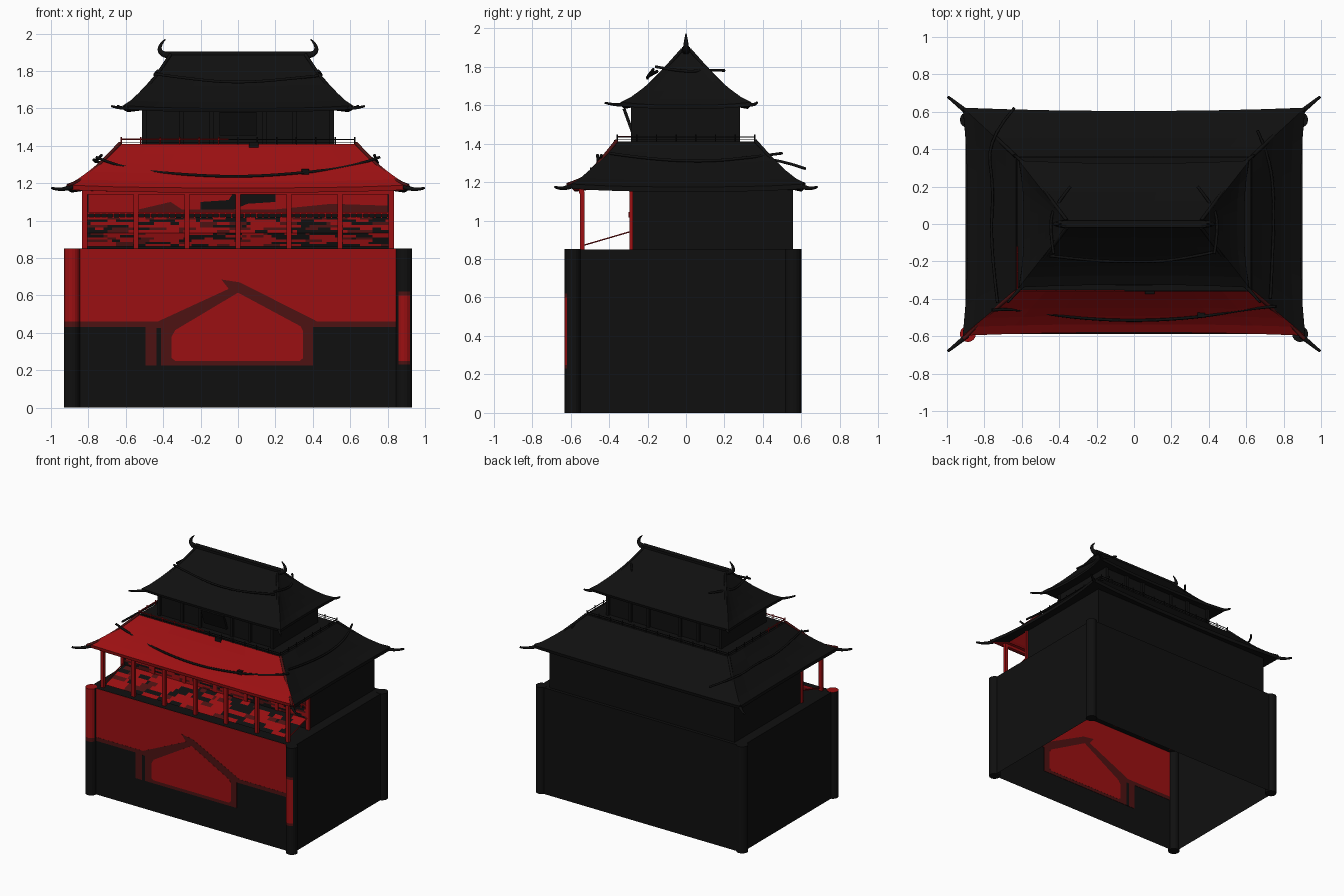
import bpy, bmesh, math, random
from mathutils import Vector

random.seed(4)
cube = bpy.data.objects.get("Cube")
if cube:
    bpy.data.objects.remove(cube, do_unlink=True)


def material(name, rgb):
    m = bpy.data.materials.new(name)
    m.use_nodes = True
    m.diffuse_color = (*rgb, 1)
    m.node_tree.nodes["Principled BSDF"].inputs["Base Color"].default_value = (*rgb, 1)
    return m


BLACK, RED, DARK = range(3)
MATS = [material("black", (0.005, 0.005, 0.005)),
        material("red", (0.33, 0.005, 0.006)),
        material("dark_red", (0.075, 0.006, 0.006))]


def finish(name, bm, color=None, recalc=True):
    if recalc:
        bmesh.ops.recalc_face_normals(bm, faces=bm.faces)
    mesh = bpy.data.meshes.new(name)
    bm.to_mesh(mesh)
    bm.free()
    for m in MATS:
        mesh.materials.append(m)
    if color is not None:
        for p in mesh.polygons:
            p.material_index = color
    ob = bpy.data.objects.new(name, mesh)
    bpy.context.collection.objects.link(ob)
    return ob


def box(name, lo, hi, color=BLACK, open_bottom=False):
    bm = bmesh.new()
    bmesh.ops.create_cube(bm, size=1)
    for v in bm.verts:
        v.co = [lo[i] + (v.co[i] + 0.5) * (hi[i] - lo[i]) for i in range(3)]
    if open_bottom:
        low = [f for f in bm.faces if f.normal.z < -0.5]
        bmesh.ops.delete(bm, geom=low, context="FACES_ONLY")
    return finish(name, bm, color)


def plate(name, outline, y, depth, color):
    """Flat panel in the xz plane, centred on y."""
    bm = bmesh.new()
    f = bm.faces.new([bm.verts.new((x, y - depth / 2, z)) for x, z in outline])
    ext = bmesh.ops.extrude_face_region(bm, geom=[f])["geom"]
    for v in ext:
        if isinstance(v, bmesh.types.BMVert):
            v.co.y += depth
    return finish(name, bm, color)


def tube(name, points, radius, color=BLACK, tip=1.0):
    cu = bpy.data.curves.new(name, "CURVE")
    cu.dimensions = "3D"
    cu.bevel_depth = radius
    cu.bevel_resolution = 1
    cu.resolution_u = 4
    cu.use_fill_caps = True
    sp = cu.splines.new("NURBS")
    sp.points.add(len(points) - 1)
    for i, p in enumerate(points):
        sp.points[i].co = (*p, 1)
        sp.points[i].radius = 1 + (tip - 1) * i / (len(points) - 1)
    sp.order_u = 3
    sp.use_endpoint_u = True
    cu.materials.append(MATS[color])
    ob = bpy.data.objects.new(name, cu)
    bpy.context.collection.objects.link(ob)
    return ob


def roof(name, rings, lift, flare, front):
    """Hipped shell from rectangles (half_x, y_front, y_back, z); eaves turn up at corners."""
    n = 8
    bm = bmesh.new()
    loops = []
    for hx, yf, yb, z, k in rings:
        corners = [(-hx, yf), (hx, yf), (hx, yb), (-hx, yb)]
        loop = []
        for s in range(4):
            a, b = Vector(corners[s]), Vector(corners[(s + 1) % 4])
            for i in range(n):
                t = i / n
                e = abs(2 * t - 1) ** 3 * k
                p = a.lerp(b, t)
                mid = Vector((0, (yf + yb) / 2))
                p += (p - mid).normalized() * flare * e
                loop.append(bm.verts.new((p.x, p.y, z + lift * e)))
        loops.append(loop)
    for lo, hi in zip(loops, loops[1:]):
        for i in range(4 * n):
            j = (i + 1) % (4 * n)
            f = bm.faces.new((lo[i], lo[j], hi[j], hi[i]))
            f.material_index = front if i < n else BLACK
    bm.faces.new(loops[-1])
    return finish(name, bm)


# Base: hollow block with open underside
box("base_walls", (-0.9, -0.585, 0), (0.9, 0.58, 0.85), open_bottom=True)

# Painted front of the base
FY = -0.585
plate("front_field", [(-0.86, 0.45), (0.86, 0.45), (0.86, 0.848), (-0.86, 0.848)], FY, 0.003, RED)
plate("front_border", [(-0.495, 0.225), (0.4, 0.225), (0.4, 0.43), (0.85, 0.43), (0.85, 0.46),
                       (0.425, 0.46), (0.01, 0.67), (-0.088, 0.685), (-0.05, 0.635),
                       (-0.43, 0.46), (-0.86, 0.46), (-0.86, 0.43), (-0.495, 0.43)], FY, 0.005, DARK)
plate("gable_field", [(-0.335, 0.25), (0.33, 0.25), (0.348, 0.265), (0.348, 0.41), (0.335, 0.435),
                      (0, 0.615), (-0.335, 0.415), (-0.355, 0.38), (-0.355, 0.265)], FY, 0.007, RED)
plate("front_slot", [(-0.437, 0.225), (-0.412, 0.225), (-0.412, 0.425), (-0.437, 0.425)], FY, 0.007, BLACK)


# Corner pillars, painted on the front by height and direction
def right_paint(c, n):
    if n.y < -0.3 and c.z > 0.43:
        return DARK if c.z < 0.46 else RED
    return RED if n.z > 0.5 else BLACK


def left_paint(c, n):
    if n.y < -0.75 and 0.23 < c.z < 0.62:
        return RED if 0.25 < c.z < 0.6 else DARK
    return BLACK


def pillar(name, x, y, paint):
    bm = bmesh.new()
    bmesh.ops.create_cone(bm, cap_ends=True, segments=16, radius1=0.043, radius2=0.043, depth=0.852)
    bmesh.ops.translate(bm, verts=bm.verts, vec=(x, y, 0.426))
    for z in (0.23, 0.25, 0.43, 0.46, 0.6, 0.62):
        bmesh.ops.bisect_plane(bm, geom=bm.verts[:] + bm.edges[:] + bm.faces[:],
                               plane_co=(0, 0, z), plane_no=(0, 0, 1))
    bm.normal_update()
    for f in bm.faces:
        f.material_index = paint(f.calc_center_median(), f.normal)
    finish(name, bm)


pillar("front_right_pillar", -0.888, -0.588, right_paint)
pillar("front_left_pillar", 0.888, -0.588, left_paint)
for side, x in (("right", -0.888), ("left", 0.888)):
    pillar("back_" + side + "_pillar", x, 0.557, lambda c, n: BLACK)

# Main hall with open front gallery
box("hall", (-0.82, -0.28, 0.85), (0.82, 0.555, 1.17))
box("gallery_beam", (-0.835, -0.555, 1.14), (0.835, -0.53, 1.165), RED)
for i in range(7):
    x = (i - 3) * 0.273
    box("gallery_post", (x - 0.014, -0.552, 0.85), (x + 0.014, -0.528, 1.15), RED)
    box("wall_post", (x - 0.014, -0.295, 0.85), (x + 0.014, -0.275, 1.16), RED)
WY = -0.282
plate("upper_wall_panel", [(-0.8, 1.04), (0.8, 1.04), (0.8, 1.14), (-0.8, 1.14)], WY, 0.004, RED)
plate("wall_shade", [(-0.53, 1.04), (0.8, 1.04), (0.8, 1.08), (0.5, 1.09), (0.2, 1.06), (-0.3, 1.06),
                     (-0.36, 1.1), (-0.53, 1.06)], WY, 0.006, DARK)
plate("wall_opening", [(-0.2, 1.06), (-0.02, 1.06), (0.05, 1.09), (0.2, 1.1), (0.2, 1.14), (-0.03, 1.14),
                       (-0.05, 1.11), (-0.2, 1.1)], WY, 0.008, BLACK)

# Patterned sloping deck and lattice wall, one sheet of plank cells
bm = bmesh.new()
profile = [Vector((-0.52, 0.862)).lerp(Vector((-0.29, 0.935)), i / 6) for i in range(7)]
profile += [Vector((-0.29, 0.935 + 0.085 * i / 6)) for i in range(1, 7)]
cols = 72
grid = [[bm.verts.new((-0.81 + 1.62 * c / cols, p.x, p.y)) for c in range(cols + 1)] for p in profile]
for r in range(len(grid) - 1):
    run, shade = 0, RED
    for c in range(cols):
        if run == 0:
            run = random.randint(1, 5)
            shade = random.choices((RED, DARK, BLACK), (5, 2, 3))[0]
        run -= 1
        f = bm.faces.new((grid[r][c], grid[r][c + 1], grid[r + 1][c + 1], grid[r + 1][c]))
        f.material_index = shade
finish("deck_and_lattice", bm)
box("lattice_rail", (-0.81, -0.3, 1.035), (0.81, -0.288, 1.045), RED)
for i in range(49):
    x = -0.8 + i / 30
    if x < 0.81:
        box("lattice_bar", (x - 0.003, -0.298, 1.015), (x + 0.003, -0.29, 1.04), RED)
for s in (-1, 1):
    tube("side_rail", [(s * 0.815, -0.53, 0.872), (s * 0.815, -0.28, 0.945)], 0.004, RED)

# Lower roof: front slope red
low = [(0.82, -0.5, 0.555, 1.16, 0), (0.89, -0.575, 0.6, 1.15, 1), (0.89, -0.58, 0.605, 1.175, 1)]
for i in range(1, 6):
    s = i / 5
    low.append((0.89 - 0.26 * s, -0.58 + 0.22 * s, 0.605 - 0.245 * s, 1.175 + 0.235 * s ** 1.2, 1 - s))
roof("lower_roof", low, 0.015, 0.03, RED)

# Upper storey
box("upper_hall", (-0.51, -0.27, 1.4), (0.51, 0.265, 1.62))
for x in (-0.5, -0.3, -0.14, 0.14, 0.3, 0.5):
    for y in (-0.275, 0.27):
        box("upper_post", (x - 0.012, y - 0.012, 1.4), (x + 0.012, y + 0.012, 1.6))
sign = box("hanging_plaque", (-0.1, -0.008, -0.065), (0.1, 0.008, 0.065))
sign.location = (0, -0.3, 1.52)
sign.rotation_euler.x = math.radians(20)
box("plaque_tassel", (0.06, -0.375, 1.38), (0.11, -0.36, 1.42))

up = [(0.51, -0.27, 0.265, 1.59, 0), (0.59, -0.32, 0.32, 1.58, 1), (0.59, -0.325, 0.325, 1.6, 1)]
for i in range(1, 7):
    s = i / 6
    up.append((0.59 - 0.23 * s, -0.325 + 0.305 * s, 0.325 - 0.305 * s, 1.6 + 0.285 * s ** 1.25, 1 - s))
roof("upper_roof", up, 0.015, 0.03, BLACK)
box("roof_ridge", (-0.385, -0.02, 1.87), (0.385, 0.02, 1.903))

# Ridge horns, hip ridges and eave tips
for s in (-1, 1):
    tube("ridge_horn", [(s * 0.36, 0, 1.885), (s * 0.41, 0, 1.885), (s * 0.425, 0, 1.935),
                        (s * 0.388, 0, 1.97)], 0.024, BLACK, 0.15)
    for back in (False, True):
        y = (lambda r: r[2]) if back else (lambda r: r[1])
        d = 1 if back else -1
        pts = [(s * r[0], y(r), r[3] + 0.004) for r in reversed(low[2:])]
        pts[-1] = (s * 0.91, d * 0.615, 1.187)
        tube("lower_hip", pts, 0.01, BLACK if back else DARK)
        tube("lower_eave_tip", [(s * 0.89, d * 0.595, 1.18), (s * 0.95, d * 0.645, 1.158),
                                (s * 0.995, d * 0.68, 1.175)], 0.014, BLACK, 0.5)
        tube("upper_hip", [(s * r[0], y(r), r[3] + 0.003) for r in reversed(up[2:])], 0.009)
        tip = (s * 0.645, 0.37, 1.615) if back else (s * 0.675, -0.42, 1.612)
        tube("upper_eave_tip", [(s * 0.585, d * 0.32, 1.605), (s * 0.625, d * 0.36, 1.597), tip],
             0.012, BLACK, 0.5)

# Balcony railing around the upper storey
HX, HY, RZ = 0.625, 0.358, 1.442
ring = [(-HX, -HY), (HX, -HY), (HX, HY), (-HX, HY)]
for k in range(4):
    (x0, y0), (x1, y1) = ring[k], ring[(k + 1) % 4]
    tube("balcony_rail", [(x0, y0, RZ - 0.008), (x1, y1, RZ - 0.008)], 0.003)
    tube("balcony_lower_rail", [(x0, y0, 1.42), (x1, y1, 1.42)], 0.002)
    count = 12 if k % 2 == 0 else 7
    for i in range(count):
        x, y = x0 + (x1 - x0) * i / count, y0 + (y1 - y0) * i / count
        color = RED if x < -0.05 and y < -0.1 else BLACK
        tube("balcony_post", [(x, y, 1.4), (x, y, RZ + 0.005)], 0.004, color)
tube("red_front_rail", [(-HX, -HY, RZ - 0.007), (-0.05, -HY, RZ - 0.007)], 0.004, RED)
tube("red_side_rail", [(-HX, -HY, RZ - 0.007), (-HX, -0.12, RZ - 0.007)], 0.004, RED)

# Rope garlands draped over the roofs
tube("front_garland", [(-0.76, -0.46, 1.34), (-0.62, -0.45, 1.28), (-0.35, -0.5, 1.25), (0, -0.52, 1.232),
                       (0.35, -0.5, 1.255), (0.62, -0.45, 1.29), (0.76, -0.44, 1.34)], 0.008)
box("garland_knot", (0.34, -0.5, 1.23), (0.38, -0.47, 1.275))
tube("left_garland", [(0.73, -0.4, 1.35), (0.74, -0.2, 1.32), (0.75, 0.1, 1.305), (0.73, 0.35, 1.33),
                      (0.66, 0.5, 1.35)], 0.008)
tube("right_garland", [(-0.73, -0.42, 1.35), (-0.77, -0.1, 1.31), (-0.75, 0.2, 1.32), (-0.79, 0.45, 1.33),
                       (-0.64, 0.62, 1.27)], 0.008)
tube("upper_front_garland", [(-0.45, -0.17, 1.785), (-0.2, -0.2, 1.75), (0, -0.2, 1.738), (0.2, -0.2, 1.75),
                             (0.43, -0.15, 1.775)], 0.008)
for s in (-1, 1):
    tube("upper_side_garland", [(s * 0.43, -0.16, 1.8), (s * 0.455, 0, 1.77), (s * 0.42, 0.1, 1.785),
                                (s * 0.34, 0.2, 1.78)], 0.008)
